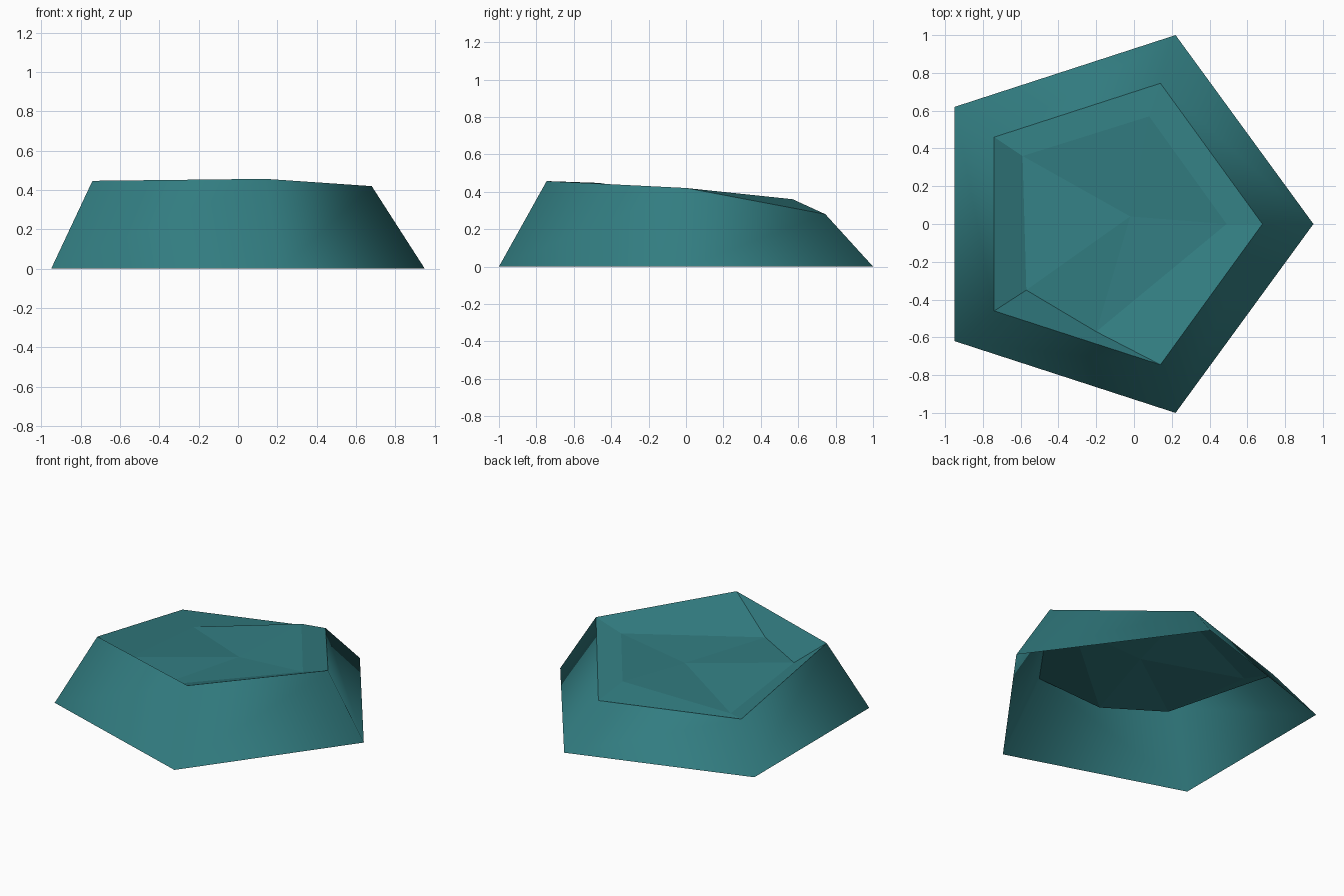
import bpy
import bmesh

if "Cube" in bpy.data.objects:
    bpy.data.objects.remove(bpy.data.objects["Cube"], do_unlink=True)

# One flat teal for the whole stone
teal = bpy.data.materials.new("teal")
teal.use_nodes = True
color = (0.032, 0.205, 0.22, 1)
teal.diffuse_color = color
teal.node_tree.nodes["Principled BSDF"].inputs["Base Color"].default_value = color

# Five-sided rings, counter-clockwise from +x: foot, rim and sunken hollow
FOOT = [(0.95, 0, 0), (0.22, 1, 0), (-0.95, 0.62, 0), (-0.95, -0.62, 0), (0.22, -1, 0)]
RIM = [(0.68, 0, 0.42), (0.14, 0.745, 0.28), (-0.74, 0.46, 0.28),
       (-0.74, -0.46, 0.447), (0.14, -0.745, 0.457)]
HOLLOW = [(0.49, 0, 0.36), (0.08, 0.57, 0.36), (-0.59, 0.36, 0.24),
          (-0.57, -0.35, 0.31), (-0.2, -0.57, 0.3)]
CENTRE = (-0.02, 0.04, 0.31)


def bridge(bm, lower, upper, smooth):
    """Join two rings with quads."""
    for i in range(len(lower)):
        j = (i + 1) % len(lower)
        face = bm.faces.new((lower[i], lower[j], upper[j], upper[i]))
        face.smooth = smooth


bm = bmesh.new()
foot, rim, hollow = ([bm.verts.new(p) for p in ring] for ring in (FOOT, RIM, HOLLOW))
centre = bm.verts.new(CENTRE)

# Sloping outer wall is smooth, the faceted top is flat; underside stays open
bridge(bm, foot, rim, True)
bridge(bm, rim, hollow, False)
for a, b in zip(hollow, hollow[1:] + hollow[:1]):
    bm.faces.new((a, b, centre)).smooth = False

# Hard crease along the rim
for a, b in zip(rim, rim[1:] + rim[:1]):
    bm.edges.get((a, b)).smooth = False

mesh = bpy.data.meshes.new("hollow_stone")
bm.to_mesh(mesh)
bm.free()
mesh.materials.append(teal)
stone = bpy.data.objects.new("hollow_stone", mesh)
bpy.context.collection.objects.link(stone)
